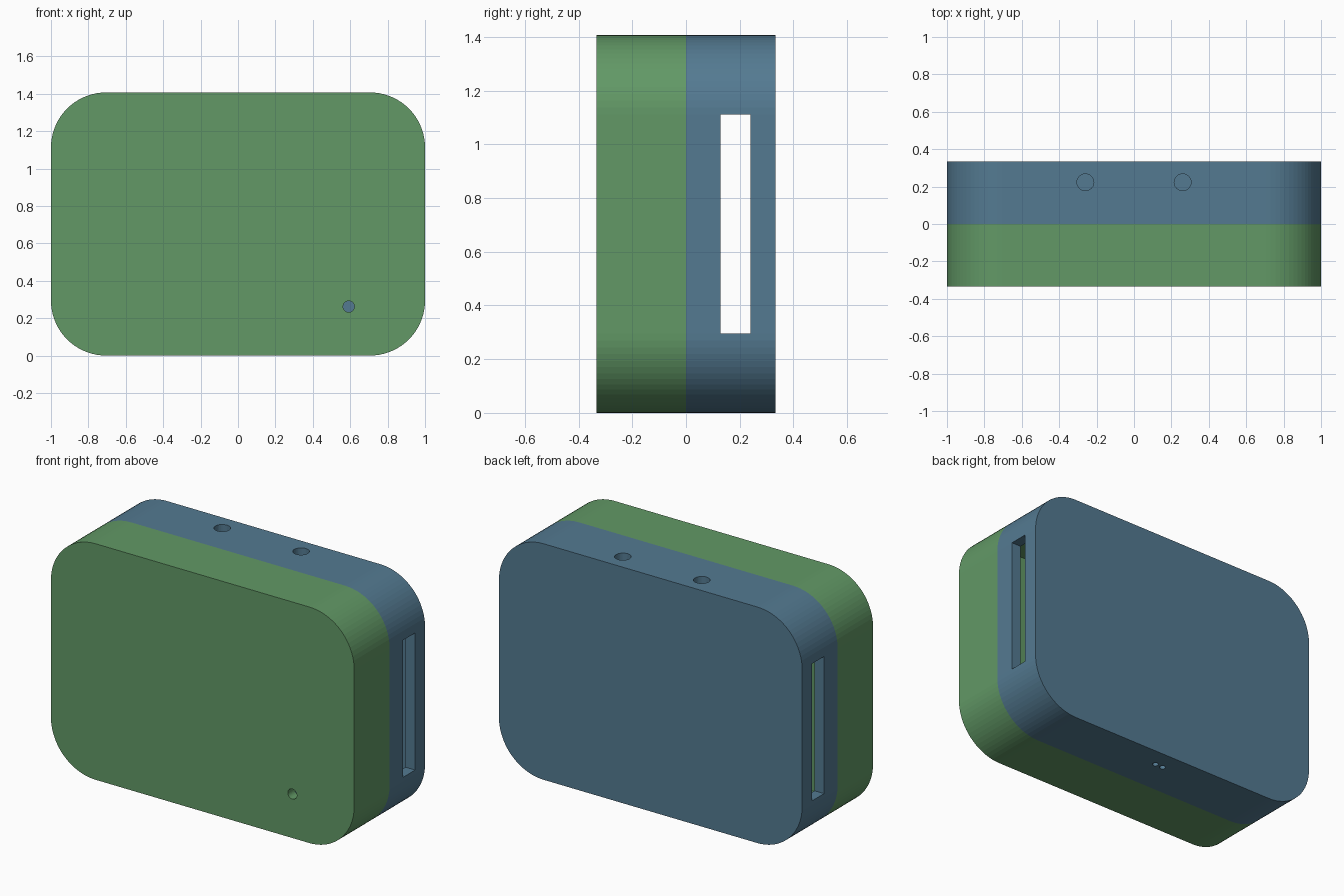
import bpy, bmesh
from math import sin, cos, pi
from mathutils import Matrix, Vector

if "Cube" in bpy.data.objects:
    bpy.data.objects.remove(bpy.data.objects["Cube"])

W, H, HALF = 1.0, 1.407, 0.334   # half width, height, half depth
R, WALL, SEG = 0.295, 0.063, 18  # corner radius, wall thickness, corner steps


def material(name, rgb):
    m = bpy.data.materials.new(name)
    m.diffuse_color = (*rgb, 1)
    m.use_nodes = True
    m.node_tree.nodes["Principled BSDF"].inputs["Base Color"].default_value = m.diffuse_color
    return m


def new_object(name, bm):
    bmesh.ops.recalc_face_normals(bm, faces=bm.faces)
    me = bpy.data.meshes.new(name)
    bm.to_mesh(me)
    bm.free()
    ob = bpy.data.objects.new(name, me)
    bpy.context.collection.objects.link(ob)
    return ob


def rounded_loop(bm, y, inset):
    r, verts = R - inset, []
    for k, (sx, sz) in enumerate([(1, 1), (-1, 1), (-1, -1), (1, -1)]):
        cx, cz = sx * (W - R), H / 2 + sz * (H / 2 - R)
        for i in range(SEG + 1):
            a = (k + i / SEG) * pi / 2
            verts.append(bm.verts.new((cx + r * cos(a), y, cz + r * sin(a))))
    return verts


def tray(name, side, mat):
    # hollow half shell: outer wall, closed face, inner wall, open rim
    bm = bmesh.new()
    loops = [rounded_loop(bm, y * side, d) for y, d in
             [(0, 0), (HALF, 0), (HALF - WALL, WALL), (0, WALL)]]
    n = len(loops[0])
    for a, b in ((0, 1), (2, 3), (3, 0)):
        for i in range(n):
            j = (i + 1) % n
            bm.faces.new((loops[a][i], loops[a][j], loops[b][j], loops[b][i]))
    bm.faces.new(loops[1])
    bm.faces.new(loops[2])
    ob = new_object(name, bm)
    ob.data.materials.append(mat)
    return ob


def add_cylinder(bm, centre, r, axis):
    rot = Vector((0, 0, 1)).rotation_difference(Vector(axis)).to_matrix().to_4x4()
    bmesh.ops.create_cone(bm, cap_ends=True, segments=32, radius1=r, radius2=r,
                          depth=0.3, matrix=Matrix.Translation(centre) @ rot)


def cut(ob, bm):
    cutter = new_object(ob.name + "_cutter", bm)
    cutter.hide_render = True
    mod = ob.modifiers.new("openings", 'BOOLEAN')
    mod.operation, mod.solver, mod.object = 'DIFFERENCE', 'EXACT', cutter
    bpy.context.view_layer.objects.active = ob
    bpy.ops.object.modifier_apply(modifier=mod.name)
    bpy.data.objects.remove(cutter)


green = material("green", (0.122, 0.318, 0.133))
blue = material("blue", (0.088, 0.195, 0.285))

# front shell with a small indicator hole
front = tray("front_shell", -1, green)
bm = bmesh.new()
add_cylinder(bm, (0.592, -HALF, 0.262), 0.03, (0, 1, 0))
cut(front, bm)

# back shell with strap slots, top holes and a pair of bottom pin holes
back = tray("back_shell", 1, blue)
bm = bmesh.new()
bmesh.ops.create_cube(bm, size=1, matrix=Matrix.Translation((0, 0.184, H / 2))
                      @ Matrix.Diagonal((2.4, 0.112, 0.817, 1)))
for s in (-1, 1):
    add_cylinder(bm, (s * 0.26, 0.223, H), 0.045, (0, 0, 1))
    add_cylinder(bm, (s * 0.026, 0.217, 0), 0.017, (0, 0, 1))
cut(back, bm)
